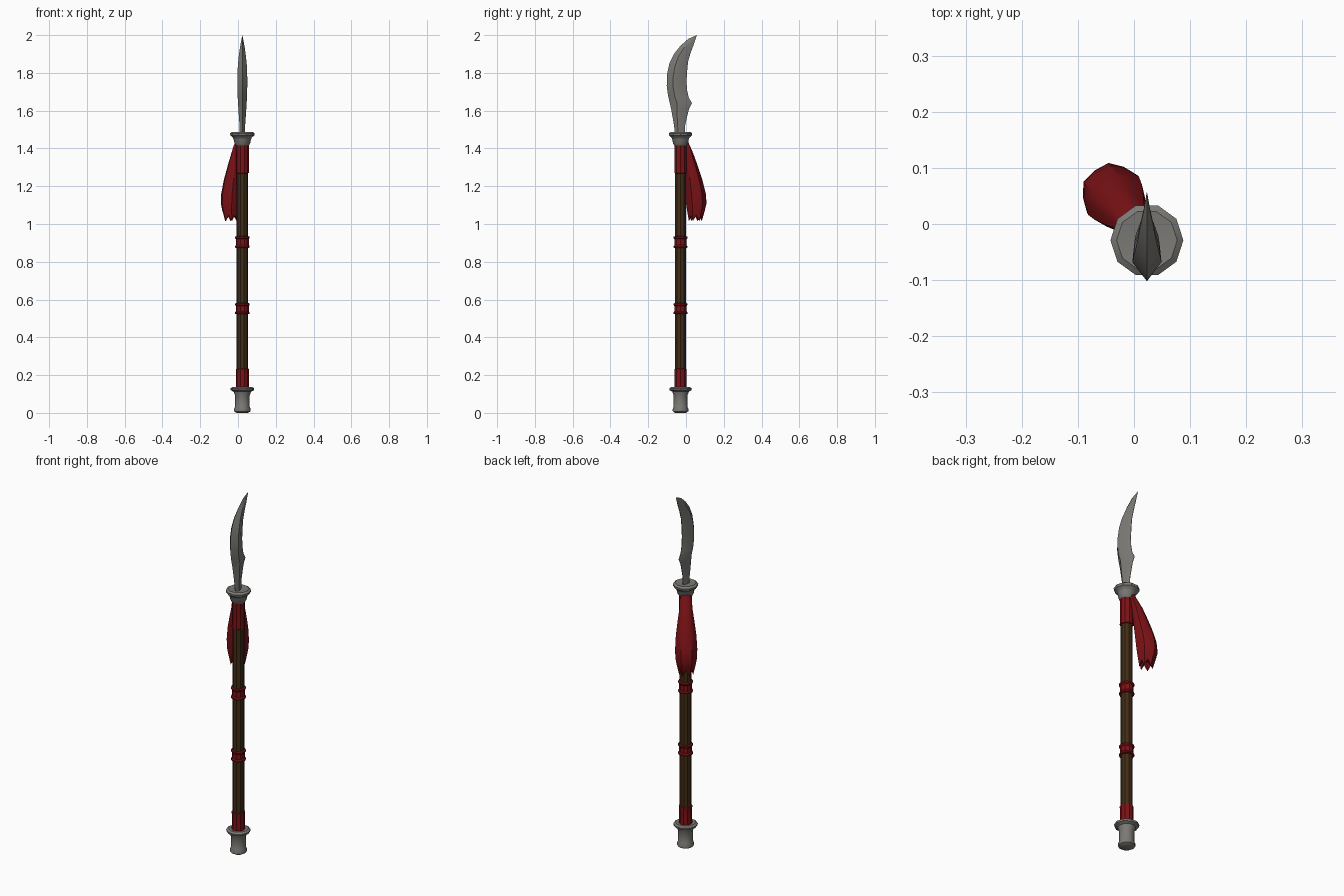
import bpy, bmesh, math

AX, AY = 0.023, -0.029   # pole axis
SIDES = 10

def material(name, rgb):
    m = bpy.data.materials.new(name)
    m.diffuse_color = (*rgb, 1)
    return m

STEEL = material("grey steel", (0.20, 0.195, 0.18))
RED = material("dark red cloth", (0.20, 0.006, 0.008))
WOOD = material("dark brown wood", (0.055, 0.026, 0.008))

def loft(name, rings, mat, angle=35):
    """Skin equal-length rings of points and cap both ends."""
    bm = bmesh.new()
    vr = [[bm.verts.new(p) for p in ring] for ring in rings]
    n = len(vr[0])
    for a, b in zip(vr, vr[1:]):
        for i in range(n):
            j = (i + 1) % n
            bm.faces.new((a[i], a[j], b[j], b[i]))
    bm.faces.new(vr[0][::-1])
    bm.faces.new(vr[-1])
    bmesh.ops.remove_doubles(bm, verts=bm.verts, dist=0.0002)
    bmesh.ops.recalc_face_normals(bm, faces=bm.faces)
    me = bpy.data.meshes.new(name)
    bm.to_mesh(me)
    bm.free()
    me.materials.append(mat)
    ob = bpy.data.objects.new(name, me)
    bpy.context.collection.objects.link(ob)
    bpy.ops.object.select_all(action='DESELECT')
    ob.select_set(True)
    bpy.context.view_layer.objects.active = ob
    bpy.ops.object.shade_smooth_by_angle(angle=math.radians(angle))
    return ob

def turned(name, profile, mat):
    """Revolve (radius, z) pairs around the pole axis."""
    rings = []
    for r, z in profile:
        rings.append([(AX + r * math.cos(2 * math.pi * i / SIDES),
                       AY + r * math.sin(2 * math.pi * i / SIDES), z) for i in range(SIDES)])
    return loft(name, rings, mat)

# Wooden pole
turned("pole", [(0.030, 0.10), (0.030, 1.44)], WOOD)

# Steel foot and guard
turned("foot_cap", [(0.030, 0), (0.043, 0.008), (0.044, 0.02), (0.038, 0.035), (0.038, 0.09),
                    (0.046, 0.112), (0.061, 0.12), (0.063, 0.13), (0.052, 0.137), (0.03, 0.134)], STEEL)
turned("guard", [(0.034, 1.415), (0.041, 1.425), (0.046, 1.448), (0.05, 1.458), (0.063, 1.468),
                 (0.065, 1.48), (0.054, 1.488), (0.02, 1.484)], STEEL)

# Cloth wraps with slightly flared rims
for name, z0, z1 in (("lower_wrap", 0.132, 0.235), ("middle_wrap", 0.522, 0.582),
                     ("upper_wrap", 0.872, 0.936), ("top_wrap", 1.268, 1.425)):
    f = 0.039 if z1 - z0 < 0.08 else 0.0345
    turned(name, [(0.029, z0), (f, z0 + 0.003), (f, z0 + 0.01), (0.034, z0 + 0.016),
                  (0.034, z1 - 0.016), (f, z1 - 0.01), (f, z1 - 0.003), (0.029, z1)], RED)

# Curved blade: z of front edge, front y, z of back edge, back y, half thickness
sections = [
    (1.475, -0.058, 1.475, -0.004, 0.014), (1.525, -0.064, 1.525, -0.004, 0.015),
    (1.565, -0.071, 1.565, 0.005, 0.018), (1.61, -0.079, 1.61, 0.016, 0.021),
    (1.645, -0.087, 1.64, 0.032, 0.023), (1.68, -0.095, 1.67, 0.014, 0.025),
    (1.73, -0.102, 1.713, 0.005, 0.026), (1.79, -0.101, 1.76, 0.003, 0.026),
    (1.85, -0.088, 1.81, 0.006, 0.024), (1.90, -0.064, 1.86, 0.011, 0.019),
    (1.945, -0.028, 1.905, 0.024, 0.013), (1.98, 0.012, 1.95, 0.041, 0.006),
    (2.0, 0.058, 2.0, 0.058, 0.0)]
rings = []
for zf, yf, zb, yb, t in sections:
    def at(k, x):
        return (AX + x, yf + (yb - yf) * k, zf + (zb - zf) * k)
    rings.append([at(0, 0), at(0.32, t), at(0.55, t * 0.9), at(1, 0.001 if t else 0),
                  at(1, -0.001 if t else 0), at(0.55, -t * 0.9), at(0.32, -t)])
loft("blade", rings, STEEL, 30)

# Tassel hanging off the back left: z, distance from axis, radial and lateral radius
DX, DY = -0.6, 0.8
hang = [(1.44, 0.030, 0.010, 0.020), (1.41, 0.037, 0.018, 0.030), (1.36, 0.054, 0.027, 0.033),
        (1.30, 0.068, 0.037, 0.042), (1.23, 0.085, 0.046, 0.051), (1.16, 0.099, 0.053, 0.055),
        (1.11, 0.104, 0.053, 0.054), (1.07, 0.102, 0.045, 0.047), (1.035, 0.098, 0.033, 0.035),
        (1.055, 0.098, 0.015, 0.015)]
rings = []
for k, (z, d, ra, la) in enumerate(hang):
    ring = []
    for i in range(12):
        a = 2 * math.pi * i / 12
        fold = 1 + (0.03 if i % 2 else -0.03)
        u, v = d + ra * fold * math.cos(a), la * fold * math.sin(a)
        # ragged strand tips at the bottom rim
        dz = (-0.02 if i % 2 else 0.012) if k == len(hang) - 2 else 0
        ring.append((AX + DX * u - DY * v, AY + DY * u + DX * v, z + dz))
    rings.append(ring)
loft("tassel", rings, RED, 40)
